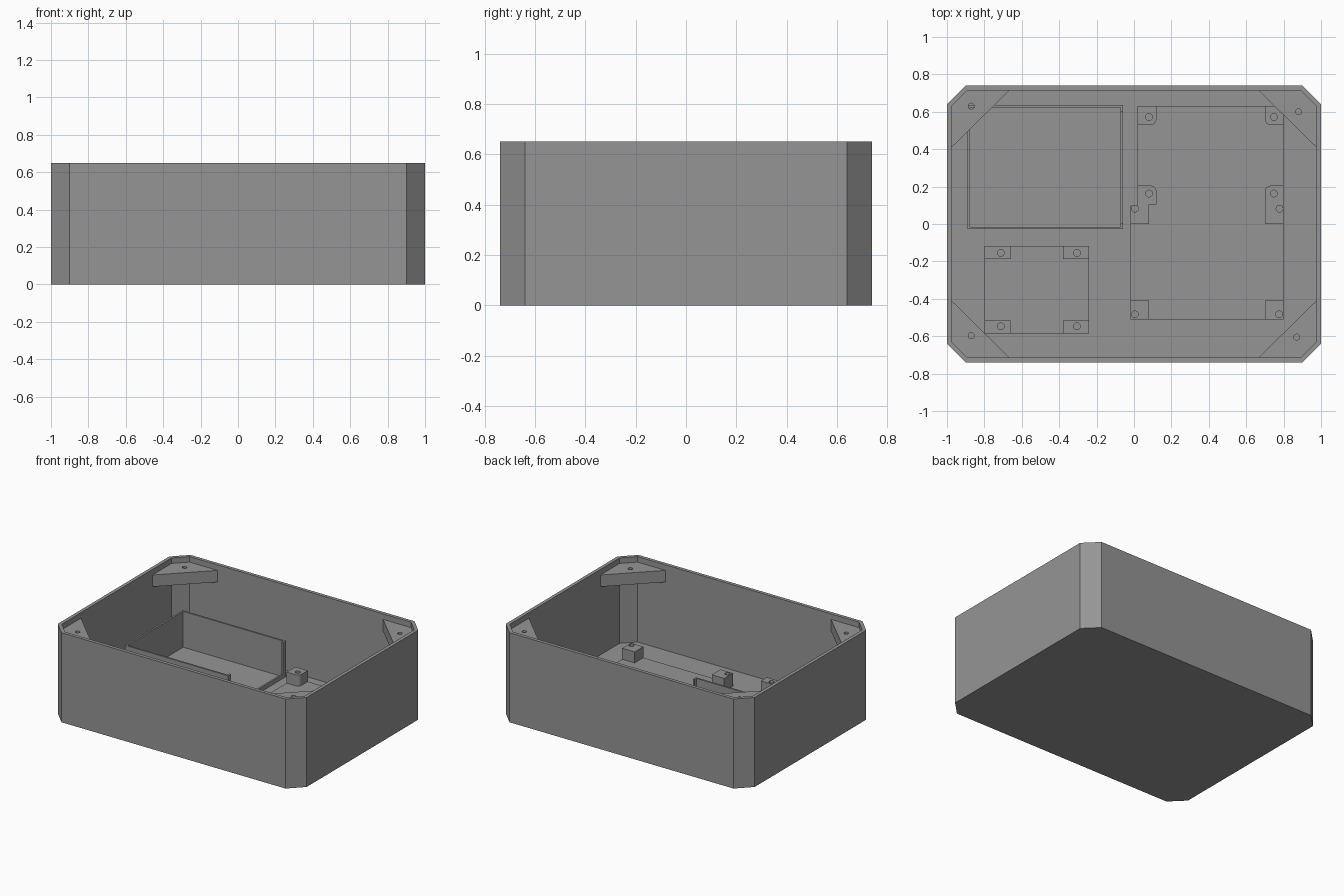
import bpy, bmesh, math

if "Cube" in bpy.data.objects:
    bpy.data.objects.remove(bpy.data.objects["Cube"])

grey = bpy.data.materials.new("matte_grey")
grey.diffuse_color = (0.3, 0.3, 0.3, 1)
grey.use_nodes = True
grey.node_tree.nodes["Principled BSDF"].inputs["Base Color"].default_value = grey.diffuse_color

FLOOR, PAD, POST, RIM = 0.03, 0.045, 0.125, 0.65
HX, HY, CUT, WALL = 1.0, 0.74, 0.10, 0.025


def finish(name, bm):
    bmesh.ops.recalc_face_normals(bm, faces=bm.faces[:])
    me = bpy.data.meshes.new(name)
    bm.to_mesh(me)
    bm.free()
    me.materials.append(grey)
    ob = bpy.data.objects.new(name, me)
    bpy.context.collection.objects.link(ob)
    return ob


def prism(name, outline, z0, z1, holes=(), radius=0.018):
    """Extrude a flat outline from z0 to z1 and drill vertical holes through it."""
    bm = bmesh.new()
    face = bm.faces.new([bm.verts.new((x, y, z0)) for x, y in outline])
    ext = bmesh.ops.extrude_face_region(bm, geom=[face])["geom"]
    bmesh.ops.translate(bm, vec=(0, 0, z1 - z0),
                        verts=[g for g in ext if isinstance(g, bmesh.types.BMVert)])
    ob = finish(name, bm)
    for hx, hy in holes:
        ring = [(hx + radius * math.cos(a * math.tau / 20),
                 hy + radius * math.sin(a * math.tau / 20)) for a in range(20)]
        cutter = prism("hole_cutter", ring, z0 - 0.02, z1 + 0.02)
        mod = ob.modifiers.new("hole", 'BOOLEAN')
        mod.operation, mod.solver, mod.object = 'DIFFERENCE', 'EXACT', cutter
        bpy.context.view_layer.objects.active = ob
        bpy.ops.object.modifier_apply(modifier="hole")
        bpy.data.objects.remove(cutter)
    return ob


def rect(x0, x1, y0, y1):
    return [(x0, y0), (x1, y0), (x1, y1), (x0, y1)]


def arc(cx, cy, r, start):
    """Quarter circle, counter-clockwise from the start angle in degrees."""
    return [(cx + r * math.cos(math.radians(start + 15 * i)),
             cy + r * math.sin(math.radians(start + 15 * i))) for i in range(7)]


def octagon(inset):
    x, y = HX - inset, HY - inset
    c = CUT - inset * (2 - math.sqrt(2))
    return [(x, c - y), (x, y - c), (x - c, y), (c - x, y),
            (-x, y - c), (-x, c - y), (c - x, -y), (x - c, -y)]


# Open case with clipped corners
bm = bmesh.new()
rings = [[bm.verts.new((x, y, z)) for x, y in octagon(i)]
         for i, z in ((0, 0), (0, RIM), (WALL, RIM), (WALL, FLOOR))]
for a, b in zip(rings, rings[1:]):
    for i in range(8):
        j = (i + 1) % 8
        bm.faces.new((a[i], a[j], b[j], b[i]))
bm.faces.new(rings[0])
bm.faces.new(rings[-1])
finish("case", bm)

# Lid screw brackets, one in each corner just under the rim
ix, iy = HX - WALL, HY - WALL
ic = CUT - WALL * (2 - math.sqrt(2))
screws = {(-1, 1): (0.87, 0.63), (1, 1): (0.88, 0.60),
          (-1, -1): (0.87, 0.597), (1, -1): (0.87, 0.605)}
for (sx, sy), (hx, hy) in screws.items():
    shape = [(ix, 0.41), (ix, iy - ic), (ix - ic, iy), (0.665, iy)]
    prism("corner_bracket", [(sx * x, sy * y) for x, y in shape],
          0.525, 0.61, [(sx * hx, sy * hy)], 0.016)

# Battery tray: three tall walls, a low lip and two retaining stubs on the right
prism("tray_back_wall", rect(-0.89, -0.06, 0.624, 0.637), FLOOR, 0.29)
prism("tray_front_wall", rect(-0.89, -0.06, -0.028, -0.015), FLOOR, 0.29)
prism("tray_left_wall", rect(-0.89, -0.877, -0.015, 0.624), FLOOR, 0.29)
prism("tray_right_lip", rect(-0.073, -0.06, -0.015, 0.624), FLOOR, 0.06)
for y0, y1 in ((-0.015, 0.005), (0.60, 0.624)):
    prism("tray_stub", rect(-0.073, -0.06, y0, y1), 0.06, 0.29)

# Large circuit board pad
prism("large_board_pad", [(-0.02, -0.51), (0.80, -0.51), (0.80, 0.63), (0.02, 0.63),
                          (0.02, 0.10), (-0.02, 0.10)], FLOOR, PAD)
R = 0.03
prism("back_left_post", [(0.02, 0.53)] + arc(0.12 - R, 0.53 + R, R, 270)
      + [(0.12, 0.63), (0.02, 0.63)], PAD, POST, [(0.08, 0.572)])
prism("back_right_post", arc(0.70 + R, 0.53 + R, R, 180)
      + [(0.80, 0.53), (0.80, 0.63), (0.70, 0.63)], PAD, POST, [(0.748, 0.572)])
prism("middle_left_post", [(-0.02, 0), (0.08, 0), (0.08, 0.105), (0.12, 0.105)]
      + arc(0.12 - R, 0.205 - R, R, 0) + [(0.02, 0.205), (0.02, 0.10), (-0.02, 0.10)],
      PAD, POST, [(0.08, 0.163), (0.005, 0.082)])
prism("middle_right_post", [(0.70, 0), (0.80, 0), (0.80, 0.205)]
      + arc(0.70 + R, 0.205 - R, R, 90), PAD, POST, [(0.748, 0.163), (0.778, 0.082)])
for x0, x1, hx in ((-0.02, 0.08, 0.005), (0.70, 0.80, 0.776)):
    prism("front_post", rect(x0, x1, -0.51, -0.41), PAD, POST, [(hx, -0.483)])

# Small circuit board pad with four posts
prism("small_board_pad", rect(-0.80, -0.24, -0.585, -0.118), FLOOR, PAD)
for x0, x1, hx in ((-0.80, -0.66, -0.712), (-0.38, -0.24, -0.305)):
    for y0, y1, hy in ((-0.585, -0.517, -0.547), (-0.187, -0.118, -0.155)):
        prism("small_board_post", rect(x0, x1, y0, y1), PAD, POST, [(hx, hy)])
